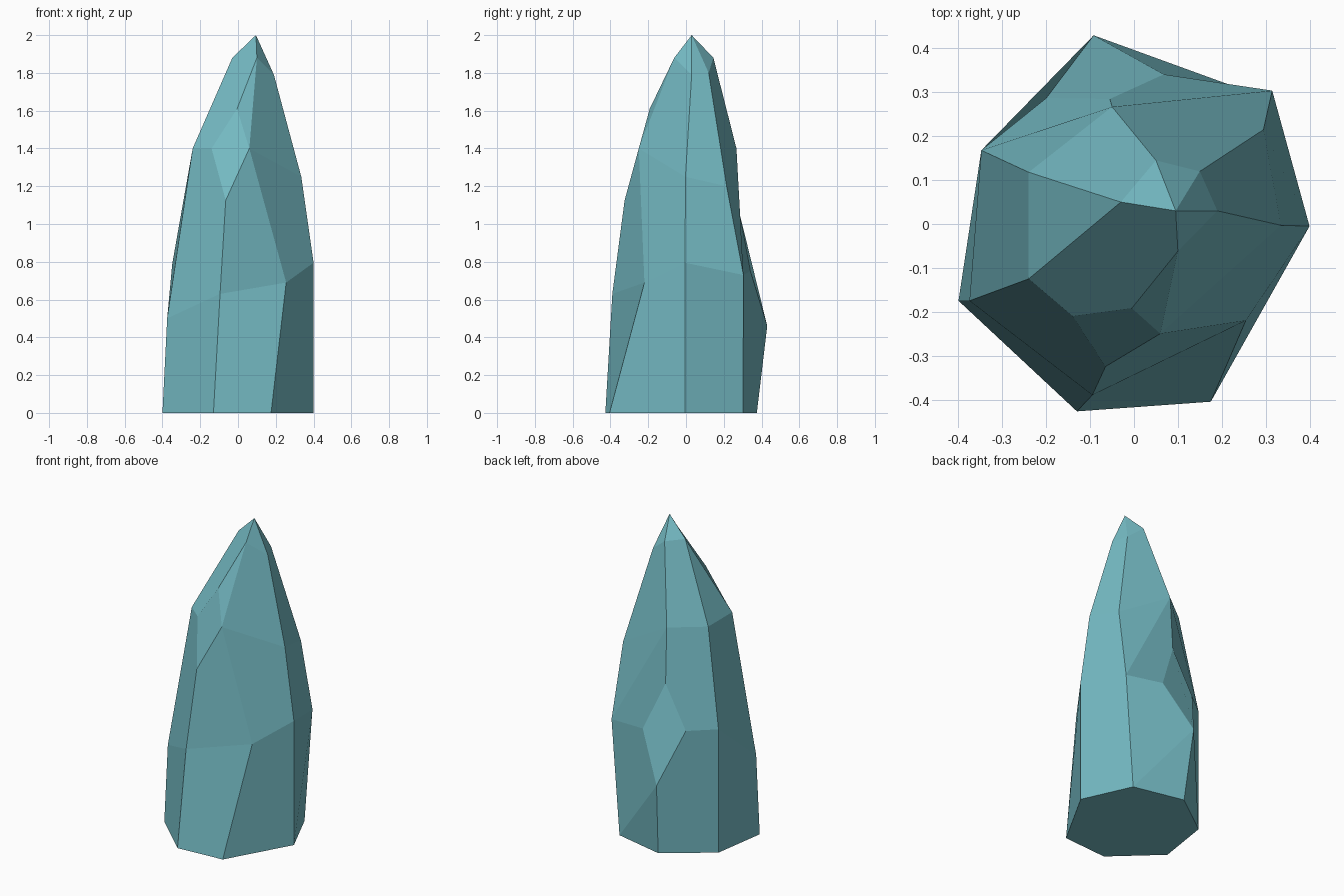
import bpy, bmesh

if "Cube" in bpy.data.objects:
    bpy.data.objects.remove(bpy.data.objects["Cube"])

# Seven ridges of the crystal, each from the base up to its shoulder point
ridges = {
    "A": [(-.40, -.175, 0), (-.375, -.175, .5), (-.24, -.125, 1.4)],
    "B": [(-.13, -.427, 0), (-.095, -.39, .63)],
    "C": [(.175, -.405, 0), (.255, -.22, .69), (.06, -.25, 1.4), (.10, -.062, 1.88)],
    "D": [(.40, -.005, 0), (.40, -.005, .795), (.335, -.003, 1.25), (.19, .03, 1.79)],
    "E": [(.26, .302, 0), (.315, .304, .73), (.295, .215, 1.2), (.15, .12, 1.8)],
    "F": [(-.065, .375, 0), (-.092, .43, .46), (-.05, .267, 1.4), (.05, .145, 1.88)],
    "G": [(-.348, .168, 0), (-.348, .168, .79), (-.24, .118, 1.4), (-.03, .05, 1.88)],
}
# Corners of the two diamond chips (front and back) and the tip
extra = {
    "fl": (-.14, -.21, 1.4), "ft": (-.005, -.192, 1.61), "fb": (-.065, -.325, 1.125),
    "bl": (.068, .341, .75), "br": (-.20, .287, .785), "bt": (-.055, .285, 1.05),
    "tip": (.095, .03, 2.0),
}

bm = bmesh.new()
v = {n + str(i): bm.verts.new(p) for n, pts in ridges.items() for i, p in enumerate(pts)}
v.update({n: bm.verts.new(p) for n, p in extra.items()})
v["A3"] = v["G3"]          # two ridges meet at one shoulder


def face(*names):
    bm.faces.new(list(dict.fromkeys(v[n] for n in names)))


# Regular panels between neighbouring ridges, at the given levels
for pair, levels in (("AB", [0]), ("BC", [0]), ("CD", [0, 1, 2]), ("DE", [0, 1, 2]),
                     ("EF", [2]), ("FG", [2]), ("GA", [0, 1, 2])):
    p, q = pair
    for i in levels:
        face(f"{p}{i}", f"{q}{i}", f"{q}{i+1}", f"{p}{i+1}")

# Tip facets and base
for p, q in ("CD", "DE", "EF", "FG"):
    face(p + "3", q + "3", "tip")
face(*[n + "0" for n in "ABCDEFG"])

# Irregular facets around the front chip, then the back chip
for names in ("A1 B1 fb fl A2", "B1 C1 C2 fb", "fl fb C2 ft", "ft C2 C3",
              "A2 fl ft C3 tip G3",
              "E0 F0 F1", "E0 F1 bl E1", "E1 bl bt F2", "E1 F2 E2",
              "F1 br bt bl", "F0 G0 G1 br F1", "br G1 G2 F2 bt"):
    face(*names.split())

bmesh.ops.recalc_face_normals(bm, faces=bm.faces[:])
mesh = bpy.data.meshes.new("crystal")
bm.to_mesh(mesh)
bm.free()

mat = bpy.data.materials.new("pale teal")
mat.diffuse_color = (.178, .497, .552, 1)
mat.use_nodes = True
mat.node_tree.nodes["Principled BSDF"].inputs["Base Color"].default_value = mat.diffuse_color
mesh.materials.append(mat)
bpy.context.collection.objects.link(bpy.data.objects.new("crystal", mesh))
